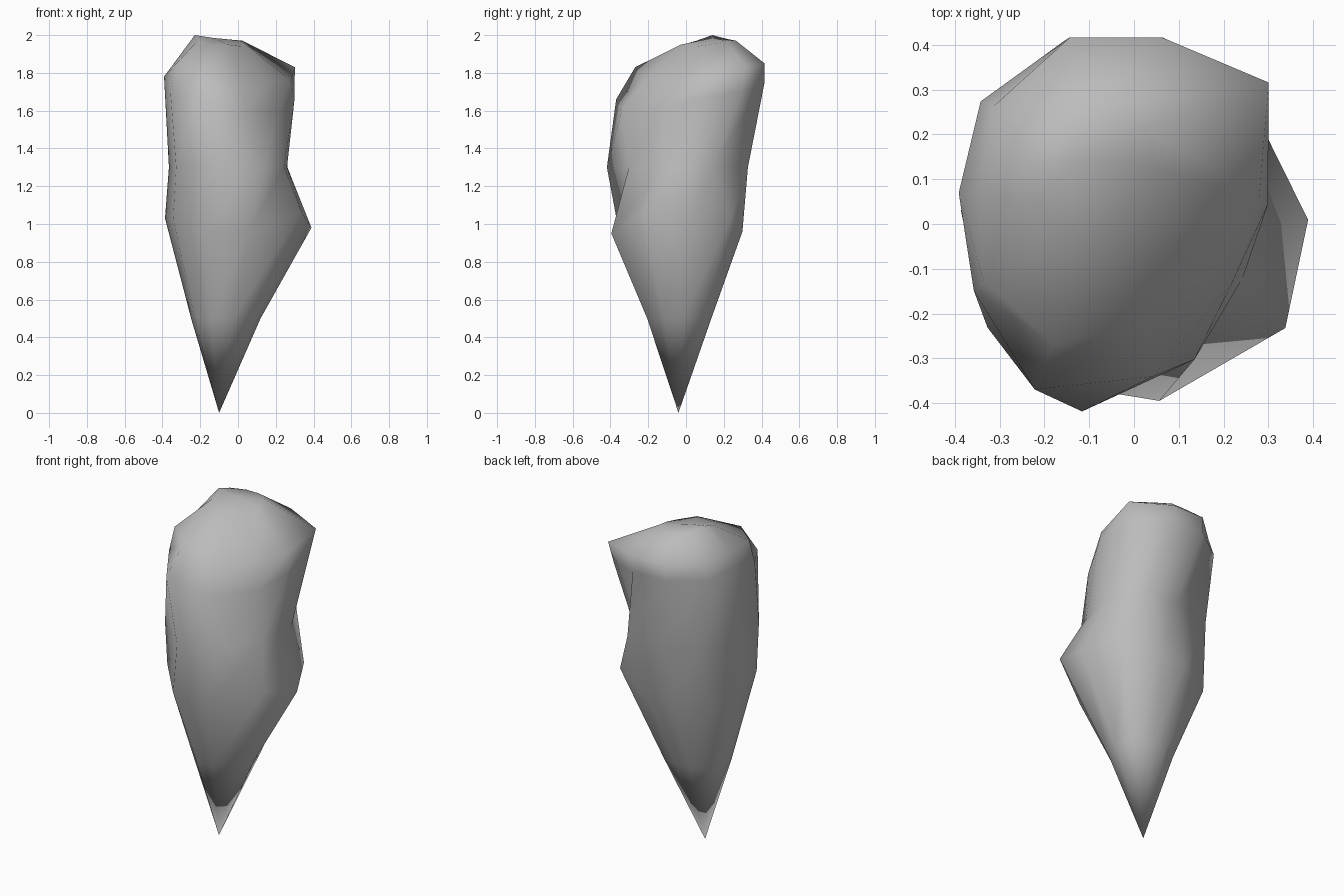
import bpy
import bmesh
from math import radians, cos, sin

cube = bpy.data.objects.get("Cube")
if cube:
    bpy.data.objects.remove(cube)

# Stone material
stone = bpy.data.materials.new("grey stone")
stone.use_nodes = True
grey = (0.5, 0.5, 0.5, 1)
stone.diffuse_color = grey
stone.node_tree.nodes["Principled BSDF"].inputs["Base Color"].default_value = grey

# Directions of the ridges that run from the tip to the crown
ridges = [radians(a) for a in (4, 40, 75, 105, 140, 172, 208, 245, 283, 330)]

# Cross-sections: centre, reach along each ridge, height on each ridge
lower = ((-0.07, -0.03),
         (.19, .20, .17, .17, .18, .18, .18, .18, .18, .18),
         [.50] * len(ridges))
bulge = ((-0.03, -0.02),
         (.42, .40, .33, .33, .37, .36, .355, .37, .385, .425),
         (.98, 1.04, .96, .96, .90, 1.03, 1.03, .96, .95, 1.06))
waist = ((0.07, -0.02),
         (.19, .25, .36, .36, .46, .44, .45, .44, .29, .20),
         [1.30] * len(ridges))
shoulder = ((-0.04, 0.02),
            (.34, .42, .41, .41, .395, .355, .36, .43, .37, .30),
            (1.66, 1.70, 1.75, 1.75, 1.75, 1.78, 1.70, 1.66, 1.60, 1.60))
brow = ((-0.04, 0.03),
        (.32, .445, .40, .40, .36, .31, .335, .33, .26, .23),
        (1.76, 1.83, 1.85, 1.85, 1.84, 1.84, 1.84, 1.83, 1.76, 1.76))
top = ((-0.09, 0.12),
       (.13, .15, .15, .15, .15, .14, .14, .15, .15, .13),
       (1.95, 1.97, 1.97, 1.97, 1.98, 2.0, 1.97, 1.95, 1.95, 1.94))


def build_rock():
    bm = bmesh.new()
    rings = []
    for (cx, cy), reach, heights in (lower, bulge, waist, shoulder, brow, top):
        rings.append([bm.verts.new((cx + r * cos(a), cy + r * sin(a), z))
                      for r, a, z in zip(reach, ridges, heights)])
    tip = bm.verts.new((-0.10, -0.04, 0))
    crown = bm.verts.new((-0.13, 0.14, 1.985))
    count = len(ridges)
    for i in range(count):
        j = (i + 1) % count
        # Walls between neighbouring sections
        for low, high in zip(rings, rings[1:]):
            bm.faces.new((low[i], low[j], high[j], high[i]))
        # Pointed foot and shallow crown
        bm.faces.new((tip, rings[0][j], rings[0][i]))
        bm.faces.new((crown, rings[-1][i], rings[-1][j]))
    bmesh.ops.recalc_face_normals(bm, faces=bm.faces)
    for face in bm.faces:
        face.smooth = True
    mesh = bpy.data.meshes.new("pointed_rock")
    bm.to_mesh(mesh)
    bm.free()
    mesh.materials.append(stone)
    rock = bpy.data.objects.new("pointed_rock", mesh)
    bpy.context.collection.objects.link(rock)


build_rock()
